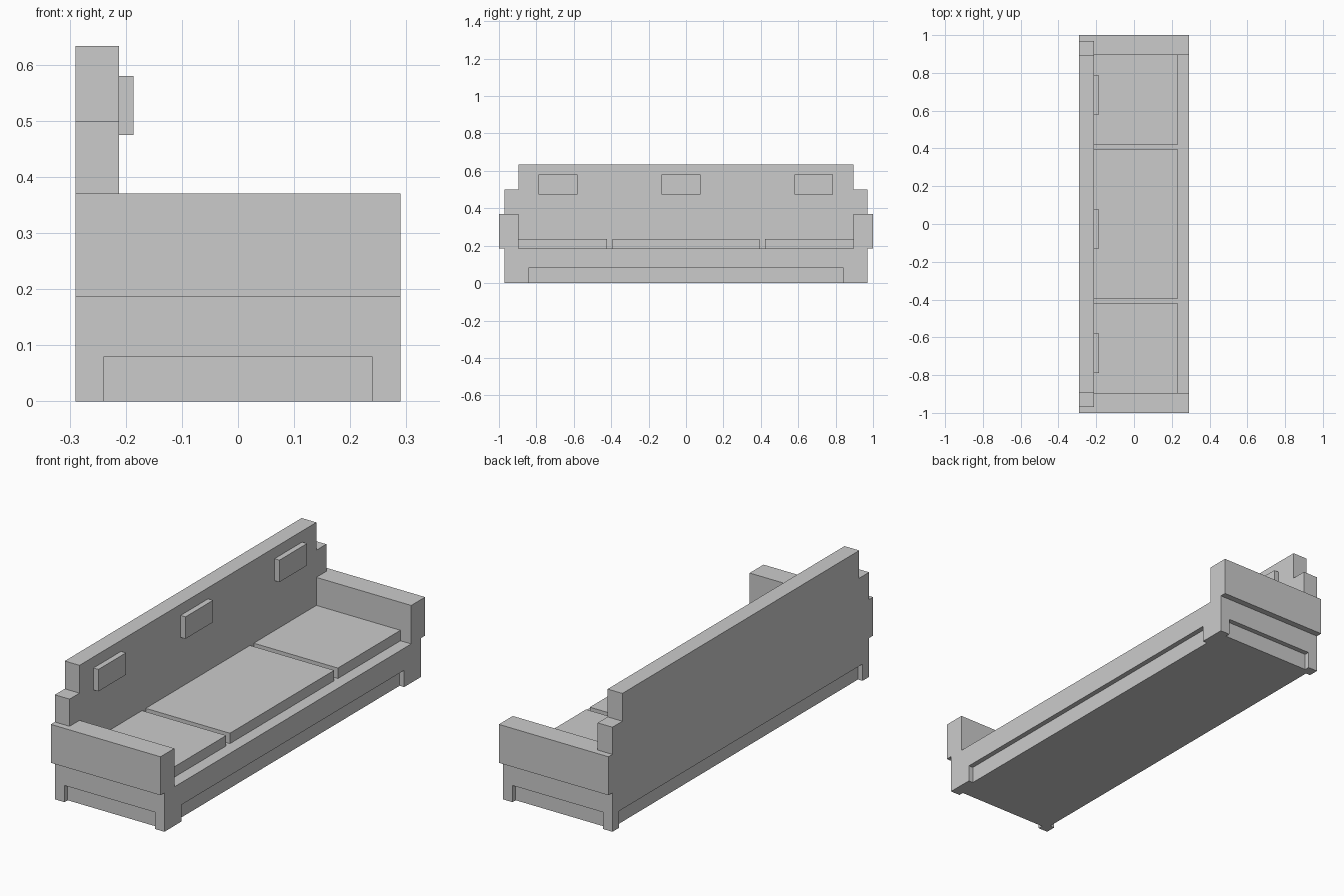
import bpy
import bmesh
from mathutils import Vector

if "Cube" in bpy.data.objects:
    bpy.data.objects.remove(bpy.data.objects["Cube"])


def prism(name, outline, direction):
    """Extrude a closed planar outline along a direction into a solid."""
    bm = bmesh.new()
    face = bm.faces.new([bm.verts.new(p) for p in outline])
    ext = bmesh.ops.extrude_face_region(bm, geom=[face])
    verts = [g for g in ext["geom"] if isinstance(g, bmesh.types.BMVert)]
    bmesh.ops.translate(bm, verts=verts, vec=Vector(direction))
    bmesh.ops.recalc_face_normals(bm, faces=bm.faces)
    mesh = bpy.data.meshes.new(name)
    bm.to_mesh(mesh)
    bm.free()
    obj = bpy.data.objects.new(name, mesh)
    bpy.context.collection.objects.link(obj)
    return obj


def box(name, x, y, z):
    outline = [(x[0], y[0], z[0]), (x[1], y[0], z[0]),
               (x[1], y[1], z[0]), (x[0], y[1], z[0])]
    return prism(name, outline, (0, 0, z[1] - z[0]))


X = 0.29          # half depth of the sofa
Y = 0.97          # half length of the base
ARM = 0.895       # inner face of the arms
BACK = -0.212     # front face of the backrest
SEAT = 0.186      # top of the base
ARM_TOP = 0.37
INSET = 0.024     # depth of the recesses between the feet

# Plinth: corner feet with shallow recessed panels between them
half = [(X - INSET, 0.842), (X, 0.842), (X, Y), (0.239, Y), (0.239, Y - INSET),
        (-0.239, Y - INSET), (-0.239, Y), (-X, Y), (-X, 0.92), (-X + INSET, 0.92)]
outline = half + [(x, -y) for x, y in reversed(half)]
prism("plinth_with_feet", [(x, y, 0) for x, y in outline], (0, 0, 0.08))

# Base frame
box("base_frame", (-X, X), (-Y, Y), (0.08, SEAT))

# Stepped backrest, its shoulders resting on the arms
half = [(ARM, SEAT), (ARM, ARM_TOP), (Y, ARM_TOP),
        (Y, 0.5), (ARM, 0.5), (ARM, 0.633)]
outline = half + [(-y, z) for y, z in reversed(half)]
prism("backrest", [(-X, y, z) for y, z in outline], (BACK + X, 0, 0))

# Arms
for side, y in (("left", (-1, -ARM)), ("right", (ARM, 1))):
    box(side + "_arm", (-X, X), y, (SEAT, ARM_TOP))

# Seat cushions
for side, y in (("left", (-ARM, -0.422)), ("middle", (-0.394, 0.394)),
                ("right", (0.422, ARM))):
    box(side + "_seat_cushion", (BACK, 0.233), y, (SEAT, 0.236))

# Headrest pads
for side, y in (("left", -0.685), ("middle", -0.027), ("right", 0.683)):
    box(side + "_headrest_pad", (BACK, -0.186), (y - 0.104, y + 0.104), (0.475, 0.58))
